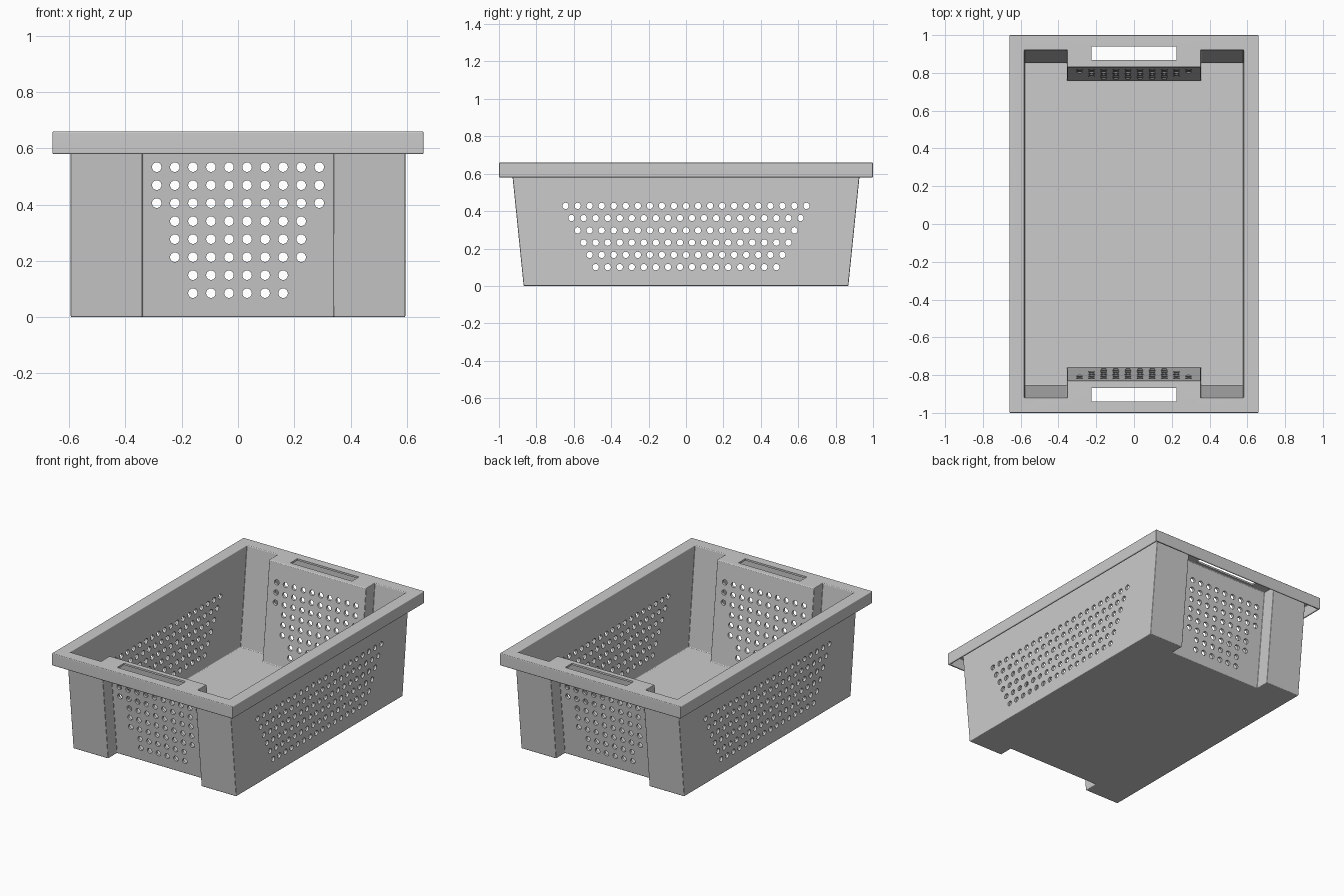
import bpy, bmesh
from math import radians
from mathutils import Matrix, Vector

if "Cube" in bpy.data.objects:
    bpy.data.objects.remove(bpy.data.objects["Cube"])


def ring(bm, x, yc, yr, s, t, z):
    """Crate outline: corners at (x, yc), end recess at yr between -t and t."""
    half = [(x, yc), (s, yc), (t, yr), (-t, yr), (-s, yc), (-x, yc)]
    pts = half + [(-a, -b) for a, b in half]
    return [bm.verts.new((a, b, z)) for a, b in pts]


def finish(name, bm):
    bmesh.ops.recalc_face_normals(bm, faces=bm.faces)
    me = bpy.data.meshes.new(name)
    bm.to_mesh(me)
    bm.free()
    ob = bpy.data.objects.new(name, me)
    bpy.context.collection.objects.link(ob)
    return ob


def hole_cutter(name, centres, rot, length, radius=0.017):
    bm = bmesh.new()
    for c in centres:
        bmesh.ops.create_cone(bm, cap_ends=True, segments=16, radius1=radius,
                              radius2=radius, depth=length,
                              matrix=Matrix.Translation(c) @ rot)
    return finish(name, bm)


# Crate shell: outer wall, hollow rim skirt, top ledge, inner wall, floor
bm = bmesh.new()
rings = [ring(bm, *r) for r in [
    (0.595, 0.868, 0.775, 0.34, 0.34, 0.0),
    (0.595, 0.934, 0.845, 0.34, 0.34, 0.648),
    (0.646, 0.986, 0.986, 0.37, 0.31, 0.648),
    (0.646, 0.986, 0.986, 0.37, 0.31, 0.58),
    (0.66, 1.0, 1.0, 0.37, 0.31, 0.58),
    (0.66, 1.0, 1.0, 0.37, 0.31, 0.66),
    (0.58, 0.921, 0.83, 0.354, 0.354, 0.66),
    (0.58, 0.855, 0.76, 0.354, 0.354, 0.014),
]]
for a, b in zip(rings, rings[1:]):
    n = len(a)
    for i in range(n):
        j = (i + 1) % n
        bm.faces.new((a[i], a[j], b[j], b[i]))
bm.faces.new(rings[0])
bm.faces.new(rings[-1])
crate = finish("crate", bm)

# Softened edges
bev = crate.modifiers.new("soft_edges", 'BEVEL')
bev.width = 0.005
bev.segments = 3
bev.limit_method = 'ANGLE'
bev.angle_limit = radians(40)

# Side holes: rows shrink by one towards the bottom
side = []
for row in range(6):
    n = 21 - row
    for i in range(n):
        side.append(Vector((0, (i - (n - 1) / 2) * 0.0644, 0.428 - row * 0.0655)))

# End holes: stepped rows
end = []
for row, n in enumerate((10, 10, 10, 8, 8, 8, 6, 6)):
    for i in range(n):
        end.append(Vector(((i - (n - 1) / 2) * 0.0642, 0, 0.533 - row * 0.064)))

cutters = [
    hole_cutter("side_hole_cutter", side, Matrix.Rotation(radians(90), 4, 'Y'), 1.4),
    hole_cutter("end_hole_cutter", end, Matrix.Rotation(radians(90), 4, 'X'), 2.2),
]

# Handle slots through the rim ledge
bm = bmesh.new()
for sgn in (-1, 1):
    bmesh.ops.create_cube(bm, size=1, matrix=Matrix.Translation((0, sgn * 0.903, 0.66))
                          @ Matrix.Diagonal((0.45, 0.072, 0.1, 1)))
cutters.append(finish("handle_slot_cutter", bm))

for c in cutters:
    c.hide_render = True
    m = crate.modifiers.new(c.name, 'BOOLEAN')
    m.operation = 'DIFFERENCE'
    m.solver = 'EXACT'
    m.object = c

# Bake the cuts, remove the cutters, shade
bpy.context.view_layer.objects.active = crate
bpy.ops.object.select_all(action='DESELECT')
crate.select_set(True)
bpy.ops.object.convert(target='MESH')
for c in cutters:
    bpy.data.objects.remove(c)
bpy.ops.object.shade_smooth_by_angle(angle=radians(35))
wn = crate.modifiers.new("flat_panels", 'WEIGHTED_NORMAL')
wn.keep_sharp = True
